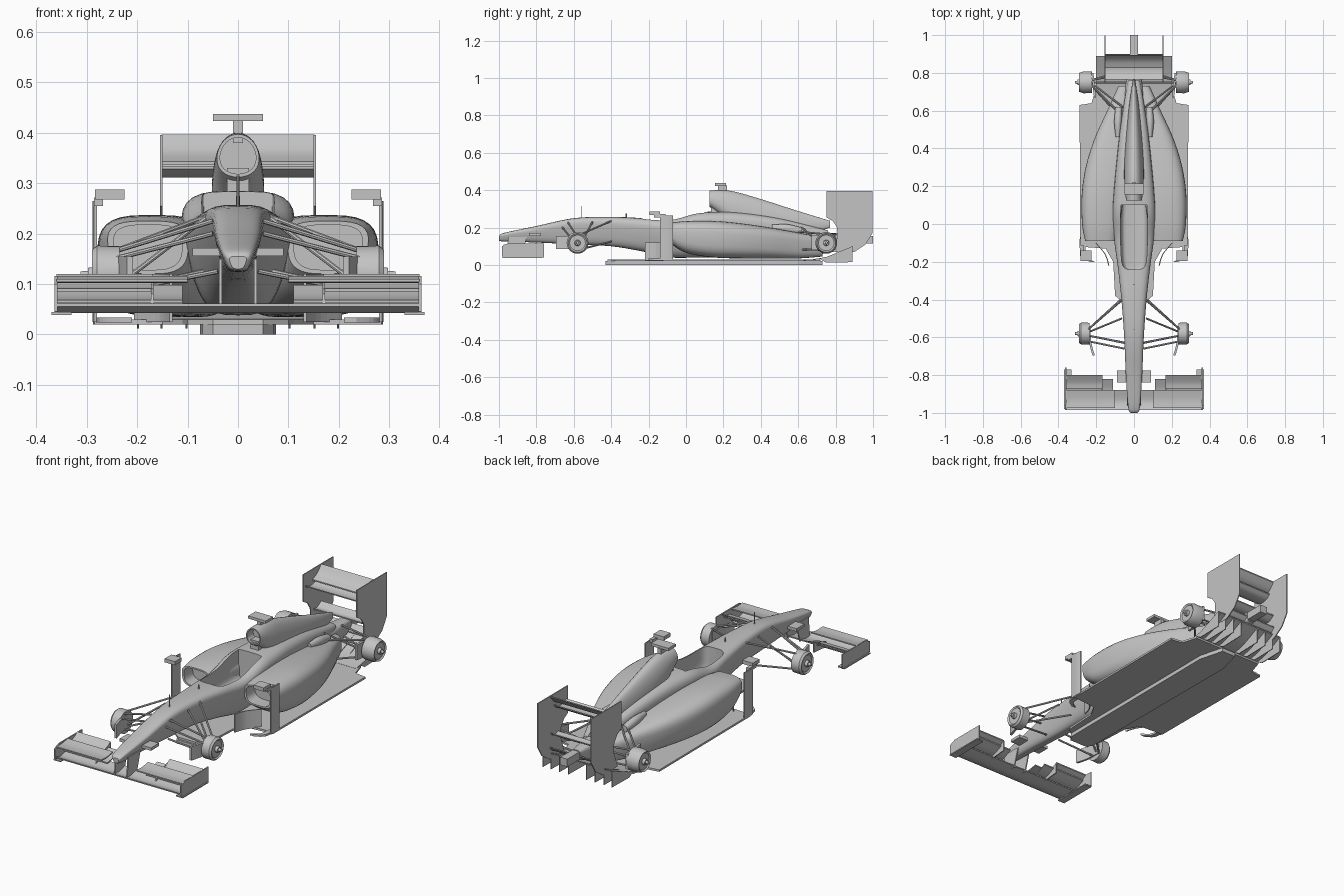
import bpy, bmesh, math
from mathutils import Vector

if "Cube" in bpy.data.objects:
    bpy.data.objects.remove(bpy.data.objects["Cube"])

grey = bpy.data.materials.new("plain grey")
grey.use_nodes = True
grey.diffuse_color = (0.55, 0.55, 0.55, 1)
grey.node_tree.nodes["Principled BSDF"].inputs["Base Color"].default_value = grey.diffuse_color


def add(name, verts, faces, mirror=False, smooth=False):
    mesh = bpy.data.meshes.new(name)
    mesh.from_pydata(verts, [], faces)
    bm = bmesh.new()
    bm.from_mesh(mesh)
    bmesh.ops.recalc_face_normals(bm, faces=bm.faces)
    bm.to_mesh(mesh)
    bm.free()
    mesh.materials.append(grey)
    ob = bpy.data.objects.new(name, mesh)
    bpy.context.collection.objects.link(ob)
    if smooth:
        shade(ob)
    if mirror:
        ob.modifiers.new("Mirror", "MIRROR")
    return ob


def activate(ob):
    bpy.ops.object.select_all(action="DESELECT")
    ob.select_set(True)
    bpy.context.view_layer.objects.active = ob


def shade(ob):
    activate(ob)
    bpy.ops.object.shade_smooth_by_angle(angle=math.radians(35))


def bridge(rings):
    # Join equal rings of points and cap both ends
    n, count = len(rings[0]), len(rings)
    faces = [(i * n + k, i * n + (k + 1) % n, (i + 1) * n + (k + 1) % n, (i + 1) * n + k)
             for i in range(count - 1) for k in range(n)]
    faces += [tuple(range(n)), tuple(range((count - 1) * n, count * n))]
    return [p for r in rings for p in r], faces


def spline(rows, steps=5):
    out = []
    for i in range(len(rows) - 1):
        a, b, c, d = (rows[min(max(i + k, 0), len(rows) - 1)] for k in (-1, 0, 1, 2))
        for s in range(steps):
            t = s / steps
            out.append([q + t / 2 * (r - p + t * (2 * p - 5 * q + 4 * r - s2 + t * (3 * (q - r) + s2 - p)))
                        for p, q, r, s2 in zip(a, b, c, d)])
    return out + [list(rows[-1])]


def loft(name, rows, power=3, taper=0, mouth=0, mirror=False, n=32):
    # Rows are (y, centre x, half width, bottom z, top z)
    rings = []
    for y, cx, hw, zb, zt in spline(rows):
        ring = []
        for k in range(n):
            c, s = math.cos(math.tau * k / n), math.sin(math.tau * k / n)
            u = math.copysign(abs(c) ** (2 / power), c)
            v = math.copysign(abs(s) ** (2 / power), s)
            ring.append(Vector((cx + hw * u * (1 - taper * (1 - v) / 2), y,
                                (zb + zt) / 2 + v * (zt - zb) / 2)))
        rings.append(ring)
    if mouth:
        mid = sum(rings[0], Vector()) / n
        lip = [mid + (p - mid) * 0.85 for p in rings[0]]
        rings = [[p + Vector((0, mouth, 0)) for p in lip], lip] + rings
    return add(name, *bridge(rings), mirror, True)


def prism(name, pts, lo, hi, axis, mirror=False):
    # Outline extruded along x (points y, z) or z (points x, y)
    place = (lambda p, h: (h, p[0], p[1])) if axis == "x" else (lambda p, h: (p[0], p[1], h))
    return add(name, *bridge([[place(p, h) for p in pts] for h in (lo, hi)]), mirror)


def blade(name, path, lo, hi, t=0.006, mirror=False):
    path = spline([list(p) for p in path])
    ob = prism(name, path + [(y, z + t) for y, z in reversed(path)], lo, hi, "x", mirror)
    shade(ob)
    return ob


def wall(name, path, lo, hi, t=0.006, mirror=True):
    path = spline([list(p) for p in path])
    return prism(name, path + [(x + t, y) for x, y in reversed(path)], lo, hi, "z", mirror)


def box(name, x, y, z, mirror=False):
    return prism(name, [(x[0], y[0]), (x[1], y[0]), (x[1], y[1]), (x[0], y[1])], *z, "z", mirror)


def rod(name, a, b, r=0.005, mirror=True, n=8):
    a, b = Vector(a), Vector(b)
    turn = (b - a).to_track_quat("Z", "Y")
    rings = [[p + turn @ Vector((r * math.cos(math.tau * k / n), r * math.sin(math.tau * k / n), 0))
              for k in range(n)] for p in (a, b)]
    return add(name, *bridge(rings), mirror, True)


def lathe(name, profile, y, z, n=32):
    rings = [[(x, y + r * math.cos(math.tau * k / n), z + r * math.sin(math.tau * k / n))
              for k in range(n)] for x, r in profile]
    return add(name, *bridge(rings), True, True)


def both(pts):
    return pts + [(-x, y) for x, y in reversed(pts)]


# Main body from nose tip to tail, with the cockpit cut out
body = loft("chassis", [
    (-1, 0, .02, .13, .155), (-.97, 0, .036, .125, .172), (-.8, 0, .05, .12, .208),
    (-.6, 0, .06, .11, .25), (-.4, 0, .077, .1, .257), (-.22, 0, .1, .07, .25),
    (-.08, 0, .122, .04, .245), (.05, 0, .13, .04, .278), (.15, 0, .125, .04, .285),
    (.3, 0, .11, .04, .28), (.5, 0, .085, .04, .25), (.7, 0, .05, .05, .2),
    (.76, 0, .035, .08, .185)], power=3.5, taper=.45)
cutter = loft("cockpit_cutter", [(-.24, 0, .035, .13, .4), (-.2, 0, .065, .13, .4),
                                 (0, 0, .072, .13, .4), (.1, 0, .068, .13, .4)], power=6)
cutter.hide_render = True
cut = body.modifiers.new("Cockpit", "BOOLEAN")
cut.operation, cut.object = "DIFFERENCE", cutter
activate(body)
bpy.ops.object.modifier_apply(modifier="Cockpit")
bpy.data.objects.remove(cutter)
shade(body)

# Air intake, engine cover spine and roll hoop neck
loft("engine_cover_spine", [
    (.125, 0, .037, .312, .397), (.18, 0, .042, .27, .4), (.26, 0, .046, .2, .392),
    (.4, 0, .042, .15, .352), (.6, 0, .026, .15, .288), (.77, 0, .005, .2, .236)],
    power=2.1, taper=-.25, mouth=.05)
box("roll_hoop_neck", (-.022, .022), (.135, .28), (.26, .33))
box("roof_camera", (-.05, .05), (.155, .215), (.423, .437))
box("roof_camera_stalk", (-.01, .01), (.17, .22), (.38, .425))

# Sidepods with open inlets
loft("sidepod", [
    (-.09, .178, .085, .12, .225), (0, .175, .105, .065, .235), (.15, .165, .118, .04, .236),
    (.3, .14, .122, .035, .222), (.45, .11, .105, .035, .2), (.6, .08, .065, .035, .172),
    (.73, .045, .04, .045, .15)], power=3.2, taper=.12, mouth=.07, mirror=True)
loft("exhaust", [(.46, .085, .012, .18, .215), (.54, .085, .02, .17, .218),
                 (.62, .08, .018, .165, .2)], power=2, mirror=True, n=16)

# Floor, plank and diffuser
prism("floor", both([(.05, -.42), (.1, -.38), (.11, -.2), (.15, -.13), (.285, -.12), (.288, .63),
                     (.225, .64), (.2, .72)]), .02, .03, "z")
prism("plank", both([(.05, -.43), (.07, -.4), (.075, .6), (.04, .73)]), 0, .02, "z")
wall("floor_front_tip", [(.282, -.11), (.275, -.17), (.235, -.2)], .024, .034, -.025)
blade("diffuser_roof", [(.68, .025), (.78, .045), (.89, .095)], -.2, .2)
for x in (.05, .1, .15, .196):
    prism("diffuser_fin", [(.72, .03), (.75, .012), (.89, .015), (.89, .1)], x, x + .004, "x", True)
blade("diffuser_flap", [(.86, .105), (.88, .11), (.9, .13)], -.15, .15)

# Turning vanes, mirrors and aerials
wall("sidepod_vane", [(.28, -.07), (.283, -.1), (.28, -.14)], .025, .265)
box("mirror_arm", (.268, .286), (-.17, -.11), (.255, .272), True)
box("mirror_housing", (.225, .284), (-.195, -.14), (.268, .287), True)
wall("bargeboard", [(.13, -.22), (.15, -.16), (.2, -.1)], .025, .12)
rod("nose_aerial", (0, -.56, .245), (0, -.56, .315), .0025, False)
rod("cockpit_aerial", (0, -.32, .25), (0, -.32, .275), .004, False)
box("nose_camera", (-.09, .09), (-.84, -.775), (.156, .171))

# Front wing
blade("front_main_plane", [(-.985, .055), (-.94, .042), (-.88, .056)], -.36, .36)
blade("front_middle_flap", [(-.91, .062), (-.87, .07), (-.82, .092)], .11, .36, mirror=True)
blade("front_upper_flap", [(-.87, .085), (-.84, .092), (-.8, .114)], .17, .36, mirror=True)
blade("front_top_winglet", [(-.975, .104), (-.93, .102), (-.88, .11)], .1, .36, mirror=True)
prism("front_endplate", [(-.985, .045), (-.985, .1), (-.95, .116), (-.76, .116), (-.76, .04)],
      .358, .364, "x", True)
box("front_foot_plate", (.33, .37), (-.98, -.77), (.038, .044), True)
prism("flap_fence", [(-.92, .05), (-.9, .08), (-.8, .115), (-.8, .06)], .168, .173, "x", True)
prism("wing_pylon", [(-.96, .05), (-.88, .05), (-.85, .15), (-.95, .15)], .032, .038, "x", True)

# Rear wing
blade("rear_main_plane", [(.765, .328), (.8, .312), (.84, .316), (.865, .335)], -.152, .152)
blade("rear_flap", [(.825, .337), (.865, .357), (.895, .391)], -.152, .152)
blade("rear_beam_wing", [(.83, .185), (.86, .18), (.895, .2)], -.152, .152)
prism("rear_endplate", [(.75, .396), (.997, .396), (.997, .17), (.96, .11), (.9, .07), (.78, .07),
                        (.81, .15), (.808, .2), (.785, .235), (.75, .255)], .15, .155, "x", True)

# Gearbox and rear crash structure
loft("gearbox", [(.6, 0, .06, .05, .18), (.78, 0, .04, .07, .17), (.9, 0, .024, .11, .16)], power=4)
box("crash_structure", (-.02, .02), (.86, 1), (.115, .155))

# Bare wheel hubs and brake ducts
for name, y, x in (("front_hub", -.58, .235), ("rear_hub", .75, .222)):
    lathe(name, [(x, .03), (x, .057), (x + .045, .058), (.29, .05), (.284, .042), (.284, .016),
                 (.298, .014), (.298, .008), (.312, .007)], y, .118)
wall("front_brake_duct", [(.232, -.55), (.225, -.63), (.208, -.695)], .085, .155, .012)
wall("rear_brake_duct", [(.215, .8), (.208, .74), (.2, .67)], .08, .16, .012)

# Suspension: arms from body to hub
front_arms = [((.06, -.4, .235), (.245, -.56, .165)), ((.05, -.63, .225), (.245, -.59, .165)),
              ((.07, -.4, .125), (.245, -.56, .085)), ((.04, -.63, .125), (.245, -.59, .085)),
              ((.065, -.5, .23), (.235, -.57, .1)), ((.05, -.66, .2), (.245, -.62, .15))]
rear_arms = [((.07, .58, .18), (.23, .74, .165)), ((.035, .8, .165), (.23, .76, .165)),
             ((.07, .56, .085), (.23, .74, .08)), ((.035, .82, .1), (.23, .76, .08)),
             ((.06, .62, .2), (.23, .75, .09)), ((.03, .75, .12), (.23, .75, .12))]
for name, arms in (("front_suspension_arm", front_arms), ("rear_suspension_arm", rear_arms)):
    for a, b in arms:
        rod(name, a, b)
